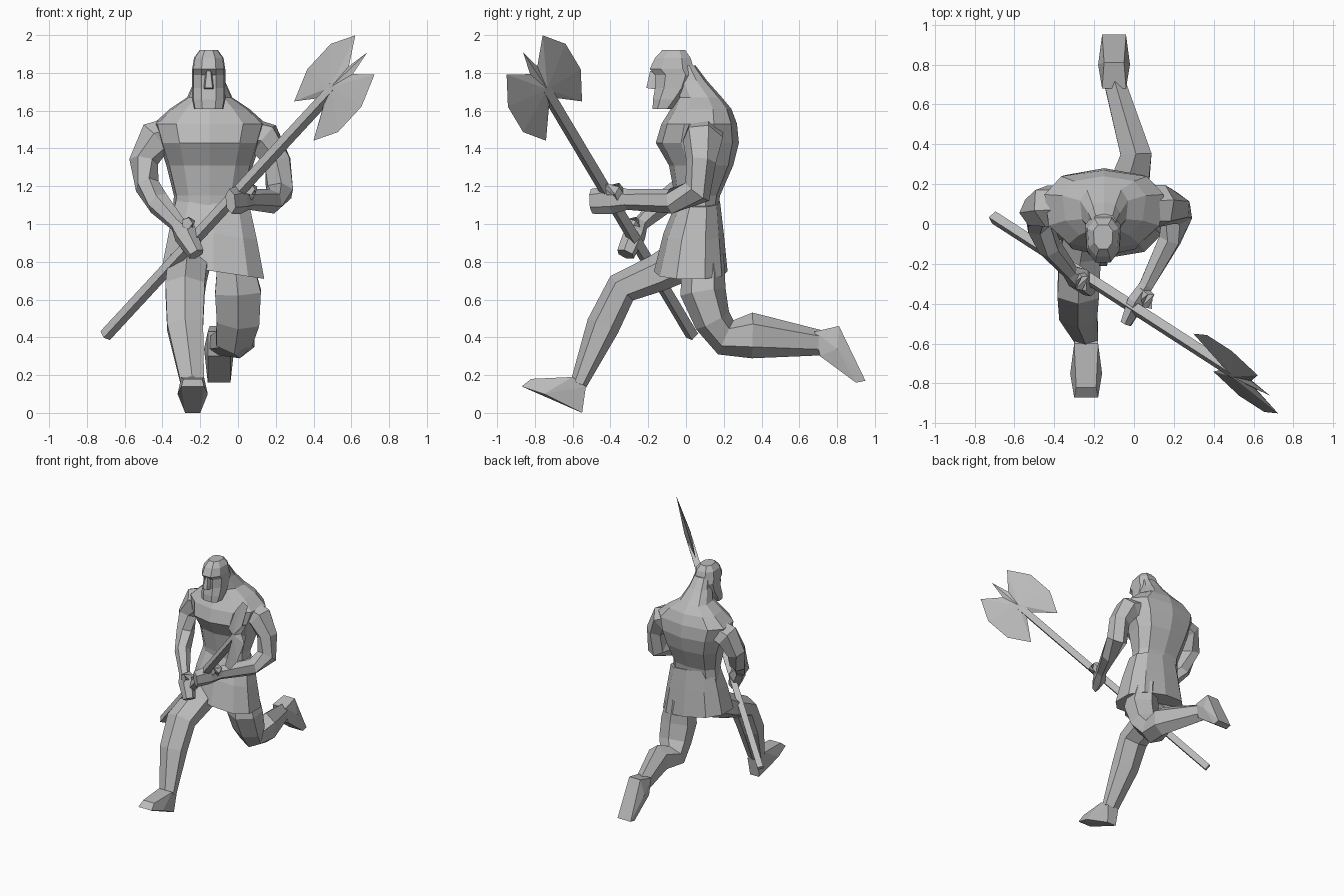
import bpy, bmesh, math
from mathutils import Vector

cube = bpy.data.objects.get("Cube")
if cube:
    bpy.data.objects.remove(cube)

GREY = (.5, .5, .5, 1)
stone = bpy.data.materials.new("plain grey")
stone.use_nodes = True
stone.diffuse_color = GREY
stone.node_tree.nodes["Principled BSDF"].inputs["Base Color"].default_value = GREY


def finish(name, bm):
    bmesh.ops.recalc_face_normals(bm, faces=bm.faces)
    mesh = bpy.data.meshes.new(name)
    bm.to_mesh(mesh)
    bm.free()
    mesh.materials.append(stone)
    obj = bpy.data.objects.new(name, mesh)
    bpy.context.collection.objects.link(obj)


def skin(name, rings):
    """Bridge a list of point rings and cap both ends."""
    bm = bmesh.new()
    loops = [[bm.verts.new(point) for point in ring] for ring in rings]
    count = len(loops[0])
    for lower, upper in zip(loops, loops[1:]):
        for i in range(count):
            j = (i + 1) % count
            bm.faces.new((lower[i], lower[j], upper[j], upper[i]))
    bm.faces.new(loops[0])
    bm.faces.new(loops[-1])
    finish(name, bm)


def ring_angles(count):
    return [2 * math.pi * (i + .5) / count for i in range(count)]


def soften(value):
    """Push a sine or cosine outward for a boxier section."""
    return math.copysign(abs(value) ** .8, value)


def body(name, middle, sections, count=10, taper=0, slope=0):
    """Stack sections: height, half width, front y, back y. Taper narrows the front."""
    rings = []
    for z, half, front, back in sections:
        ring = []
        for a in ring_angles(count):
            x = half * soften(math.cos(a)) * (1 + taper * math.sin(a))
            y = (front + back + (back - front) * soften(math.sin(a))) / 2
            ring.append(Vector((middle + x, y, z + slope * x)))
        rings.append(ring)
    skin(name, rings)


def limb(name, path, side, count=6):
    """Sweep along x, y, z with a half width along side and a half depth."""
    points = [Vector(step[:3]) for step in path]
    last = len(points) - 1
    rings = []
    for i, (centre, step) in enumerate(zip(points, path)):
        ahead = (points[min(i + 1, last)] - centre).normalized()
        behind = (centre - points[max(i - 1, 0)]).normalized()
        along = (ahead + behind).normalized()
        across = Vector(side)
        across = (across - along * across.dot(along)).normalized()
        depth = along.cross(across)
        rings.append([centre + across * step[3] * math.cos(a) + depth * step[4] * 1.1 * math.sin(a)
                      for a in ring_angles(count)])
    skin(name, rings)


def hull(name, middle, half):
    """Convex solid mirrored about x = middle from offset, y, z points."""
    bm = bmesh.new()
    for offset, y, z in half:
        for sign in (-1, 1):
            bm.verts.new((middle + sign * offset, y, z))
    bmesh.ops.convex_hull(bm, input=bm.verts)
    loose = [v for v in bm.verts if not v.link_faces]
    bmesh.ops.delete(bm, geom=loose, context="VERTS")
    finish(name, bm)


# Torso from waist to nape
body("torso", -.15, [
    (1, .2, -.05, .16), (1.15, .19, -.06, .18), (1.31, .23, -.09, .25),
    (1.43, .27, -.16, .28), (1.53, .3, -.13, .27), (1.61, .21, -.08, .24),
    (1.67, .12, -.05, .19), (1.76, .08, -.07, .11), (1.84, .06, -.06, .05)], taper=.12)

# Kilt flaring to the hem, lower on the left
body("kilt", -.13, [(.75, .28, -.17, .22), (.95, .24, -.12, .2), (1.12, .2, -.05, .18)], slope=-.15)

# Head with brow ridge, sunken eyes and beard, then the nose
FACE = -.155
body("head", FACE, [
    (1.61, .08, -.18, -.07), (1.66, .09, -.18, -.02), (1.72, .09, -.17, .03), (1.79, .09, -.17, .06),
    (1.82, .09, -.2, .05), (1.88, .08, -.17, .03), (1.92, .05, -.13, 0)], count=8, taper=.1)
hull("nose", FACE, [(.01, -.19, 1.81), (.02, -.21, 1.72), (.03, -.14, 1.71), (.02, -.14, 1.81)])

# Leading leg
SIDEWAYS = (1, 0, 0)
limb("right_leg", [
    (-.24, .04, .84, .11, .11), (-.27, -.15, .74, .12, .09), (-.28, -.34, .66, .12, .08),
    (-.28, -.44, .46, .11, .08), (-.24, -.57, .15, .07, .04)], SIDEWAYS)
hull("right_foot", -.24, [
    (.04, -.55, 0), (.06, -.6, .19), (.05, -.53, .14), (.06, -.87, .14),
    (.05, -.82, .18), (.08, -.75, .1)])

# Trailing leg
limb("left_leg", [
    (-.02, .09, .84, .1, .1), (0, .09, .64, .14, .11), (0, .14, .49, .13, .09),
    (-.02, .21, .4, .11, .09), (.01, .35, .41, .09, .11), (-.1, .72, .37, .06, .06)], SIDEWAYS)
hull("left_foot", -.1, [
    (.05, .81, .46), (.06, .68, .43), (.06, .71, .3), (.06, .95, .17),
    (.06, .9, .16), (.08, .8, .34)])

# Arms ending in gripping hands
limb("right_arm", [
    (-.25, .1, 1.51, .1, .08), (-.44, .09, 1.45, .11, .09), (-.5, .06, 1.33, .08, .07),
    (-.48, 0, 1.2, .07, .06), (-.42, -.12, 1.11, .06, .06), (-.32, -.24, 1, .04, .04),
    (-.28, -.27, .95, .06, .06), (-.22, -.32, .84, .05, .04)], (0, 1, .3))
limb("left_arm", [
    (-.05, .1, 1.51, .1, .08), (.14, .09, 1.45, .11, .09), (.21, .08, 1.33, .08, .07),
    (.22, .06, 1.17, .08, .07), (.18, -.08, 1.12, .06, .06), (.06, -.31, 1.13, .04, .05),
    (.01, -.39, 1.13, .05, .07), (-.04, -.5, 1.12, .03, .06)], (-.5, 1, 0))

# Axe directions: along the shaft, across the blade, through the blade
along = Vector((.62, -.4, .67)).normalized()
across = Vector((-.33, .63, .7))
across = (across - along * across.dot(along)).normalized()
through = along.cross(across)
axe_centre = Vector((.51, -.75, 1.72))

# Thumbs hooked over the shaft
for name, root in (("right_thumb", Vector((-.29, -.26, .97))), ("left_thumb", Vector((.04, -.35, 1.15)))):
    bend = root + along * .05
    tip = bend + Vector((-.01, -.05, 0))
    limb(name, [(*root, .04, .04), (*bend, .04, .03), (*tip, .03, .03)], (0, 1, 0), count=5)

# Axe shaft, square in section
butt = axe_centre - along * 1.95
limb("axe_shaft", [(*butt, .035, .03), (*axe_centre, .035, .03)], across, count=4)

# Double blade, thick in the middle and sharp at the rim, with a top spike
wing = [(-.11, .03), (-.26, .15), (-.1, .24), (.1, .24), (.26, .15), (.14, .03)]
outline = wing + [(.28, 0)] + [(u, -v) for u, v in reversed(wing)]
bm = bmesh.new()
rim = [bm.verts.new(axe_centre + along * u + across * v) for u, v in outline]
for sign in (-1, 1):
    middle = bm.verts.new(axe_centre + through * sign * .025)
    for start, end in zip(rim, rim[1:] + rim[:1]):
        bm.faces.new((start, end, middle))
finish("axe_blade", bm)
